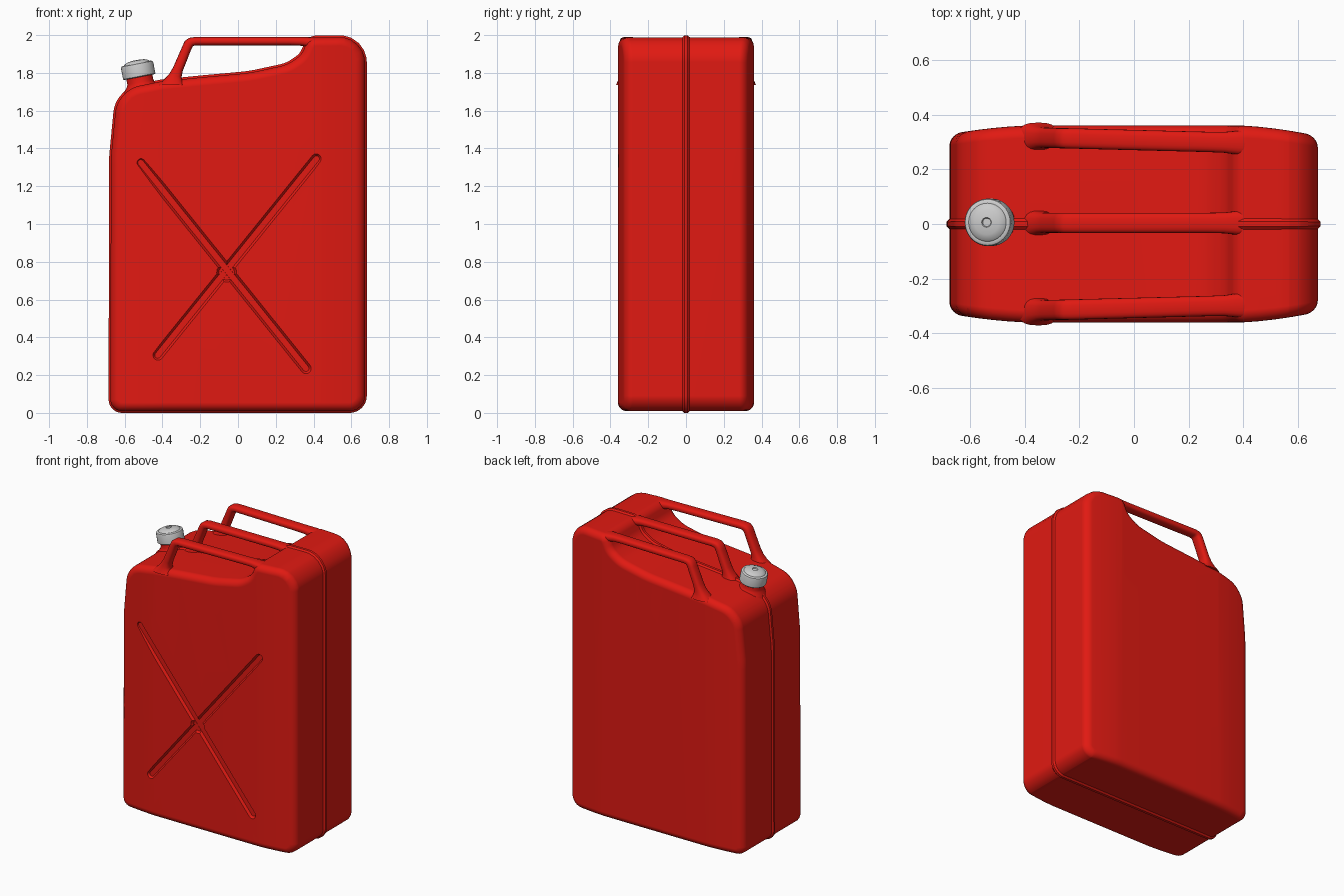
import bpy, bmesh, math
from mathutils import Vector, Matrix

if "Cube" in bpy.data.objects:
    bpy.data.objects.remove(bpy.data.objects["Cube"])

red = bpy.data.materials.new("red_paint")
red.diffuse_color = (0.75, 0.01, 0.006, 1)
red.use_nodes = True
red.node_tree.nodes["Principled BSDF"].inputs["Base Color"].default_value = red.diffuse_color


def finish(bm, name, mat=None):
    bmesh.ops.remove_doubles(bm, verts=bm.verts, dist=1e-5)
    bmesh.ops.recalc_face_normals(bm, faces=bm.faces)
    me = bpy.data.meshes.new(name)
    bm.to_mesh(me)
    bm.free()
    ob = bpy.data.objects.new(name, me)
    bpy.context.collection.objects.link(ob)
    if mat:
        me.materials.append(mat)
    return ob


def activate(ob):
    bpy.ops.object.select_all(action='DESELECT')
    ob.select_set(True)
    bpy.context.view_layer.objects.active = ob


def smooth(ob, angle=35):
    activate(ob)
    bpy.ops.object.shade_smooth_by_angle(angle=math.radians(angle))


def skin(bm, rings, caps=True):
    """Join a list of closed rings of points with quads."""
    vr = [[bm.verts.new(p) for p in ring] for ring in rings]
    n = len(vr[0])
    for a, b in zip(vr, vr[1:]):
        for i in range(n):
            bm.faces.new((a[i], a[(i + 1) % n], b[(i + 1) % n], b[i]))
    if caps:
        bm.faces.new(vr[0])
        bm.faces.new(vr[-1])


def fillet(corners, seg=6):
    """Round each (x, z, radius) corner of a closed outline."""
    out, n = [], len(corners)
    for i, (x, z, r) in enumerate(corners):
        p = Vector((x, z))
        a = Vector(corners[i - 1][:2]) - p
        b = Vector(corners[(i + 1) % n][:2]) - p
        turn = math.pi - a.angle(b)
        t = min(r * math.tan(turn / 2), 0.45 * min(a.length, b.length))
        s, e = p + a.normalized() * t, p + b.normalized() * t
        mid = (a.normalized() + b.normalized()).normalized()
        rad = t / math.tan(turn / 2)
        c = p + mid * (rad / math.cos(turn / 2))
        for k in range(seg + 1):
            d = (s.lerp(e, k / seg) - c).normalized()
            out.append(c + d * rad)
    return out


def inset(pts, d):
    """Move a counter-clockwise outline inward by d."""
    out, n = [], len(pts)
    for i, p in enumerate(pts):
        a = (p - pts[i - 1]).normalized()
        b = (pts[(i + 1) % n] - p).normalized()
        na, nb = Vector((-a.y, a.x)), Vector((-b.y, b.x))
        m = (na + nb).normalized()
        out.append(p + m * (d / max(0.5, m.dot(na))))
    return out


# Can body: rounded side profile with a raised seam around the middle
outline = fillet([
    (-.675, .01, .06), (.672, .01, .08), (.672, 1.99, .14), (.375, 1.987, .06),
    (.335, 1.895, .1), (.26, 1.843, .2), (.06, 1.80, .8), (-.2, 1.776, .8),
    (-.4, 1.756, .4), (-.57, 1.722, .18), (-.645, 1.64, .15), (-.673, 1.35, .8)])
R, D = .045, .36
half = [(D - R + R * math.sin(a), R - R * math.cos(a))
        for a in [math.radians(90 - 15 * k) for k in range(7)]]
half += [(.02, 0), (.009, -.01)]
layers = half + [(-y, d) for y, d in reversed(half)]
bm = bmesh.new()
skin(bm, [[(p.x, y, p.y) for p in inset(outline, d)] for y, d in layers])
for x in (-.61, -.57, -.52, -.46, -.4, -.2, 0, .2, .4, .46, .52, .57, .61):
    bmesh.ops.bisect_plane(bm, geom=bm.verts[:] + bm.edges[:] + bm.faces[:],
                           plane_co=(x, 0, 0), plane_no=(1, 0, 0))
for v in bm.verts:                      # broad sides curve in toward the ends
    t = max(0, abs(v.co.x) - .38) / .3
    v.co.y *= 1 - (.09 if v.co.x < 0 else .11) * t ** 1.6
body = finish(bm, "can_body", red)


# Pressed cross on the front
def groove(a, b, w, floor):
    a, b = Vector(a), Vector(b)
    ang = math.atan2(b.y - a.y, b.x - a.x)
    rings = []
    for y, r in ((-.40, w + .03), (floor, w - .012)):
        ring = []
        for c, start in ((b, -90), (a, 90)):
            for k in range(9):
                t = ang + math.radians(start + k * 22.5 + .5)
                ring.append((c.x + r * math.cos(t), y, c.y + r * math.sin(t)))
        rings.append(ring)
    bm = bmesh.new()
    skin(bm, rings)
    return finish(bm, "groove_cutter")


for a, b, w, f in (((-.515, 1.325), (.36, .235), .028, -.3440),
                   ((.415, 1.345), (-.425, .305), .028, -.3445),
                   ((-.064, .742), (-.056, .742), .05, -.3450)):
    cut = groove(a, b, w, f)
    cut.hide_render = True
    m = body.modifiers.new("groove", 'BOOLEAN')
    m.operation, m.solver, m.object = 'DIFFERENCE', 'EXACT', cut
    activate(body)
    bpy.ops.object.modifier_apply(modifier=m.name)
    bpy.data.objects.remove(cut)
smooth(body)
wn = body.modifiers.new("weighted_normals", 'WEIGHTED_NORMAL')
wn.keep_sharp = True


# Three carrying handles: stations are x, z, section tilt, half thickness, half width
STATIONS = [(-.350, 1.735, 0, .075, .055), (-.342, 1.758, 5, .052, .045),
            (-.332, 1.785, 15, .034, .039), (-.318, 1.82, 20, .027, .037),
            (-.270, 1.935, 22, .025, .037), (-.261, 1.953, 38, .026, .037),
            (-.248, 1.964, 62, .024, .037), (-.225, 1.968, 90, .022, .037),
            (.27, 1.968, 90, .022, .037), (.33, 1.967, 90, .023, .038),
            (.38, 1.962, 90, .027, .044), (.43, 1.955, 90, .030, .050)]


def handle(name, y_left, y_right):
    rings = []
    for x, z, tilt, h, w in STATIONS:
        # section normal in the xz plane: horizontal on the post, vertical on the bar
        t = math.radians(tilt)
        nx, nz = -math.cos(t), math.sin(t)
        y0 = y_left + (y_right - y_left) * (x + .35) / .78
        ring = []
        for k in range(20):
            a = 2 * math.pi * k / 20
            c, s = math.cos(a), math.sin(a)
            u = math.copysign(abs(c) ** .75, c) * h
            v = math.copysign(abs(s) ** .75, s) * w
            ring.append((x + nx * u, y0 + v, z + nz * u))
        rings.append(ring)
    bm = bmesh.new()
    skin(bm, rings)
    smooth(finish(bm, name, red), 50)


handle("front_handle", -.316, -.296)
handle("middle_handle", .004, .004)
handle("back_handle", .316, .296)


# Tilted filler neck and cap
def lathe(name, profile, mat=None, seg=40):
    bm = bmesh.new()
    skin(bm, [[(r * math.cos(2 * math.pi * k / seg), r * math.sin(2 * math.pi * k / seg), h)
               for k in range(seg)] for r, h in profile])
    bm.transform(Matrix.Translation((-.522, .006, 1.778)) @
                 Matrix.Rotation(math.radians(-11), 4, 'Y'))
    smooth(finish(bm, name, mat))


lathe("filler_neck", [(.10, -.075), (.088, -.055), (.076, -.042), (.07, -.028), (.07, .01)], red)
lathe("screw_cap", [(.06, 0), (.083, 0), (.087, .004), (.087, .062), (.084, .07), (.077, .074),
                    (.07, .074), (.066, .079), (.045, .088), (.018, .091),
                    (.015, .085), (.008, .085)])
